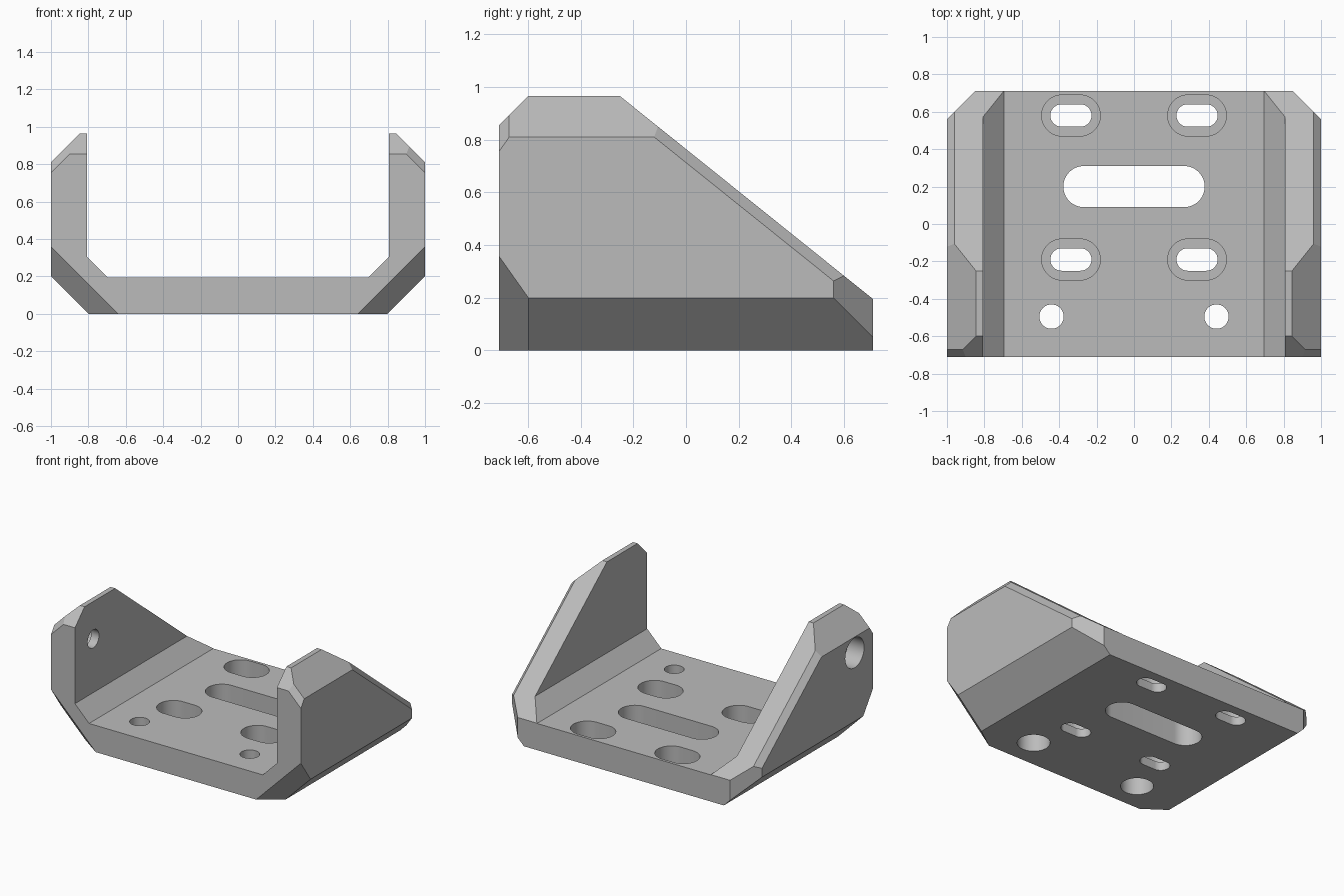
import bpy, bmesh, math
from mathutils import Vector, Matrix

cube = bpy.data.objects.get("Cube")
if cube:
    bpy.data.objects.remove(cube, do_unlink=True)

grey = bpy.data.materials.new("machined grey")
grey.use_nodes = True
COLOR = (0.5, 0.5, 0.5, 1)
grey.diffuse_color = COLOR
grey.node_tree.nodes["Principled BSDF"].inputs["Base Color"].default_value = COLOR

HALF_Y, HEIGHT = 0.71, 0.965
FLOOR = 0.193
BORE = 0.13          # counterbore depth


def add_object(name, bm):
    bmesh.ops.recalc_face_normals(bm, faces=bm.faces)
    mesh = bpy.data.meshes.new(name)
    bm.to_mesh(mesh)
    bm.free()
    mesh.materials.append(grey)
    obj = bpy.data.objects.new(name, mesh)
    bpy.context.collection.objects.link(obj)
    return obj


def prism(name, outline, depth, matrix):
    """Extrude a 2D outline along its local z, then place it."""
    bm = bmesh.new()
    face = bm.faces.new([bm.verts.new((x, y, 0)) for x, y in outline])
    ext = bmesh.ops.extrude_face_region(bm, geom=[face])
    verts = [g for g in ext["geom"] if isinstance(g, bmesh.types.BMVert)]
    bmesh.ops.translate(bm, verts=verts, vec=(0, 0, depth))
    bm.transform(matrix)
    return add_object(name, bm)


def slot_outline(half, r, steps=24):
    """Rounded slot of half-length half; a circle when half equals r."""
    pts = []
    for side in (0, 1):
        cx = (half - r) * (1 - 2 * side)
        last = steps if half == r else steps + 1
        for i in range(last):
            a = math.pi * (i / steps - 0.5 + side)
            pts.append((cx + r * math.cos(a), r * math.sin(a)))
    return pts


# Outer block, trimmed by chamfer planes (point, outward normal)
bm = bmesh.new()
bmesh.ops.create_cube(bm, size=1)
bmesh.ops.scale(bm, verts=bm.verts, vec=(2, 2 * HALF_Y, HEIGHT))
bmesh.ops.translate(bm, verts=bm.verts, vec=(0, 0, HEIGHT / 2))

slope = Vector((0, HEIGHT - 0.195, HALF_Y + 0.25)).normalized()
r2 = math.sqrt(2)
planes = [
    ((0, -0.25, HEIGHT), slope),              # sloping back edge
    ((0, -0.6, HEIGHT), (0, -1, 1)),          # front top corner
]
for s in (1, -1):
    planes += [
        ((s, 0, 0.2), (s, 0, -1)),                            # lower edge
        ((s, 0, 0.81), (s, 0, 1)),                            # upper edge
        ((s, 0.56, 0), (s, 1, 0)),                            # back corner
        ((s * 0.96, -0.25, HEIGHT), Vector((s, 0, 0)) + slope),  # slope rim
        ((s, -HALF_Y, 0.755), (s, -r2, 1)),                   # front upper corner
        ((s, -HALF_Y, 0.358), (s, -r2, -1)),                  # front lower corner
    ]
for co, no in planes:
    cut = bmesh.ops.bisect_plane(
        bm, geom=bm.verts[:] + bm.edges[:] + bm.faces[:], dist=1e-5,
        plane_co=co, plane_no=Vector(no).normalized(), clear_outer=True)
    edges = [e for e in cut["geom_cut"] if isinstance(e, bmesh.types.BMEdge)]
    bmesh.ops.contextual_create(bm, geom=edges)
bmesh.ops.remove_doubles(bm, verts=bm.verts, dist=1e-4)
bracket = add_object("bracket", bm)

# Channel between the side walls
cutters = []
half_channel = [(0.695, FLOOR), (0.808, 0.306), (0.808, 1.3)]
channel = half_channel + [(-x, z) for x, z in reversed(half_channel)]
cutters.append(prism("channel_cutter", channel, 2,
                     Matrix.Translation((0, 1, 0)) @ Matrix.Rotation(math.pi / 2, 4, "X")))


def floor_cut(name, x, y, half, r, z0, z1):
    cutters.append(prism(name, slot_outline(half, r), z1 - z0,
                         Matrix.Translation((x, y, z0))))


# Floor slots and holes
floor_cut("centre_slot_cutter", 0, 0.2, 0.378, 0.11, -0.1, 0.4)
for s in (1, -1):
    for y in (0.58, -0.19):
        floor_cut("slot_cutter", s * 0.337, y, 0.11, 0.06, -0.1, 0.4)
        floor_cut("slot_bore_cutter", s * 0.337, y, 0.157, 0.11, FLOOR - BORE, 0.4)
    floor_cut("hole_cutter", s * 0.441, -0.495, 0.065, 0.065, -0.1, 0.4)
    floor_cut("hole_bore_cutter", s * 0.441, -0.495, 0.108, 0.108, -0.1, BORE)

    # Pivot holes through the side walls
    turn = Matrix.Rotation(s * math.pi / 2, 4, "Y")
    for r, start in ((0.065, 0.6), (0.108, 1 - BORE)):
        place = Matrix.Translation((s * start, -0.5, 0.695)) @ turn
        cutters.append(prism("pivot_cutter", slot_outline(r, r), 0.6, place))

# Apply every cut, then discard the cutters
bpy.context.view_layer.objects.active = bracket
bracket.select_set(True)
for cutter in cutters:
    cutter.hide_render = True
    mod = bracket.modifiers.new("cut", "BOOLEAN")
    mod.operation, mod.solver, mod.object = "DIFFERENCE", "EXACT", cutter
    bpy.ops.object.modifier_apply(modifier=mod.name)
    bpy.data.objects.remove(cutter, do_unlink=True)

bpy.ops.object.shade_smooth_by_angle(angle=math.radians(20))
